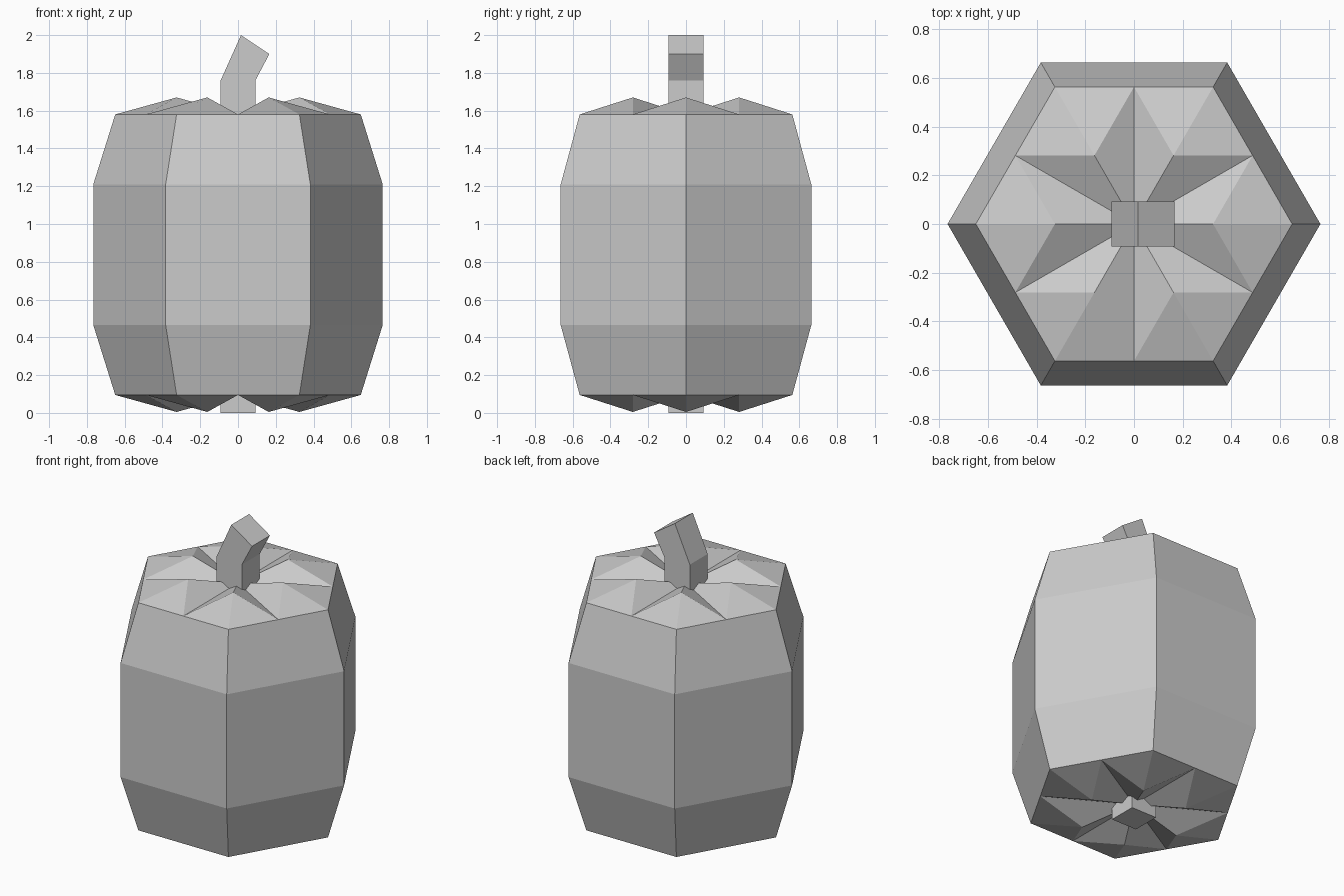
import bpy, bmesh
from math import cos, sin, pi

if "Cube" in bpy.data.objects:
    bpy.data.objects.remove(bpy.data.objects["Cube"])

MID_Z = 0.8375  # the body is symmetric above and below this height


def finish(name, bm):
    bmesh.ops.recalc_face_normals(bm, faces=bm.faces)
    mesh = bpy.data.meshes.new(name)
    bm.to_mesh(mesh)
    bm.free()
    obj = bpy.data.objects.new(name, mesh)
    bpy.context.collection.objects.link(obj)
    return obj


def ring(bm, r, z):
    """Hexagon ring: corners on even indices, edge midpoints on odd ones."""
    pts = []
    for i in range(12):
        d = r if i % 2 == 0 else r * cos(pi / 6)
        pts.append(bm.verts.new((d * cos(i * pi / 6), d * sin(i * pi / 6), z)))
    return pts


def star_cap(bm, rim, side):
    """Six raised lobes separated by grooves running to the centre."""
    centre = bm.verts.new((0, 0, MID_Z + side * 0.7425))
    for i in range(0, 12, 2):
        a = i * pi / 6
        peak = bm.verts.new((0.325 * cos(a), 0.325 * sin(a), MID_Z + side * 0.8325))
        loop = [rim[i - 1], rim[i], rim[(i + 1) % 12], centre]
        for j in range(4):
            bm.faces.new((loop[j], loop[(j + 1) % 4], peak))


# Body: bevelled hexagonal barrel with lobed ends
bm = bmesh.new()
rings = [ring(bm, r, MID_Z + dz) for r, dz in
         ((0.65, -0.7425), (0.766, -0.3725), (0.766, 0.3725), (0.65, 0.7425))]
for low, high in zip(rings, rings[1:]):
    for i in range(12):
        j = (i + 1) % 12
        bm.faces.new((low[i], low[j], high[j], high[i]))
star_cap(bm, rings[0], -1)
star_cap(bm, rings[-1], 1)
finish("pumpkin_body", bm)

# Stem: square post through the whole body, bent at the top
bm = bmesh.new()
sections = [(-0.092, 0, 0.092, 0), (-0.092, 1.76, 0.092, 1.76), (0.016, 2.0, 0.166, 1.9)]
loops = [[bm.verts.new(p) for p in ((x0, -0.092, z0), (x1, -0.092, z1),
                                    (x1, 0.092, z1), (x0, 0.092, z0))]
         for x0, z0, x1, z1 in sections]
for low, high in zip(loops, loops[1:]):
    for i in range(4):
        j = (i + 1) % 4
        bm.faces.new((low[i], low[j], high[j], high[i]))
bm.faces.new(loops[0])
bm.faces.new(loops[-1])
finish("stem", bm)
